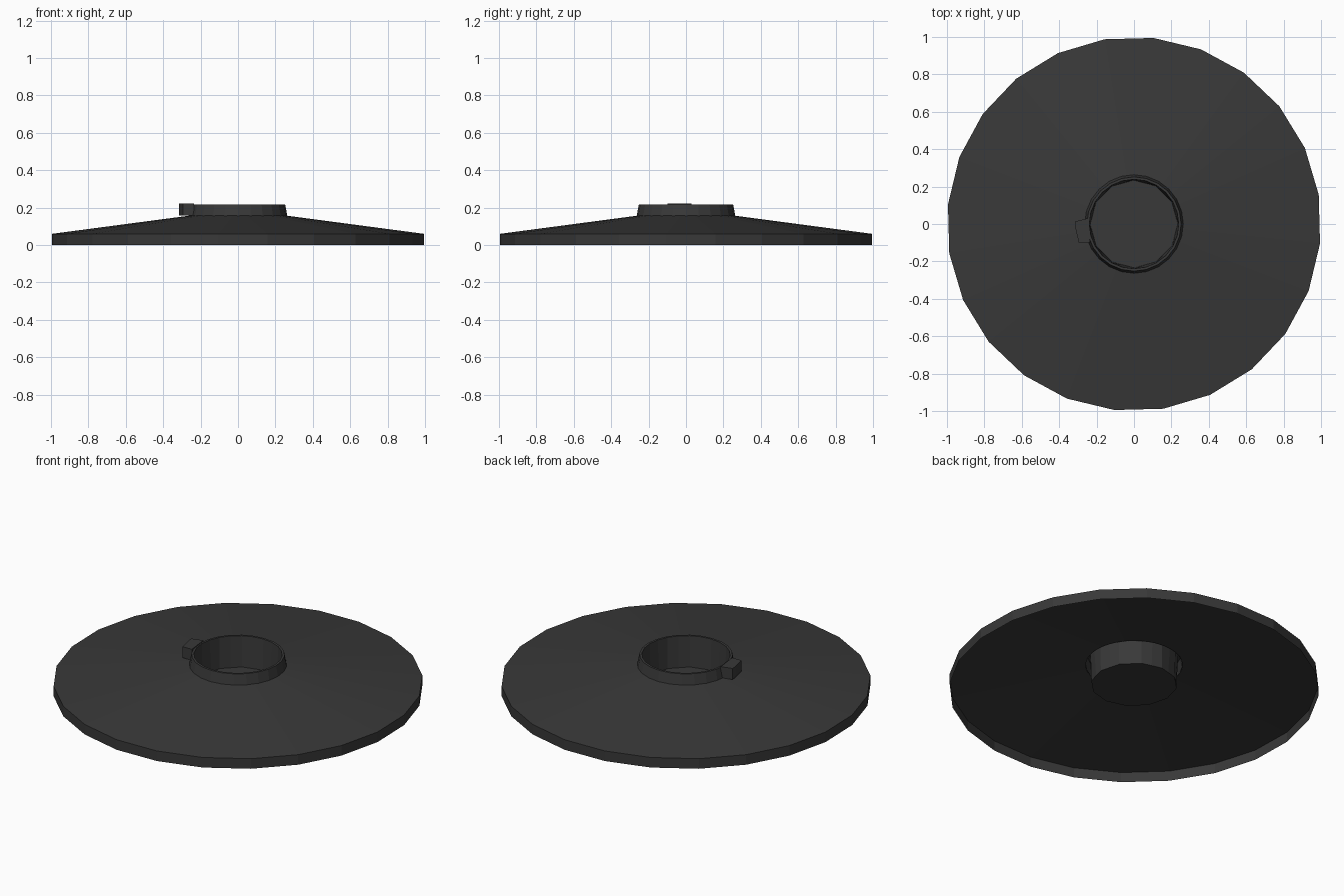
import bpy, bmesh, math

if "Cube" in bpy.data.objects:
    bpy.data.objects.remove(bpy.data.objects["Cube"])

dark = bpy.data.materials.new("charcoal")
dark.diffuse_color = (0.04, 0.04, 0.04, 1)
dark.use_nodes = True
dark.node_tree.nodes["Principled BSDF"].inputs["Base Color"].default_value = dark.diffuse_color


def finish(bm, name):
    me = bpy.data.meshes.new(name)
    bm.to_mesh(me)
    bm.free()
    me.materials.append(dark)
    ob = bpy.data.objects.new(name, me)
    bpy.context.collection.objects.link(ob)
    return ob


def ring(bm, r, z, sides, offset, inset=1.0):
    # inset pulls in every second point, giving a ring with half the corners
    out = []
    for i in range(sides):
        a = math.radians(offset) + math.tau * i / sides
        rr = r * (inset if i % 2 else 1.0)
        out.append(bm.verts.new((rr * math.cos(a), rr * math.sin(a), z)))
    return out


def bridge(bm, lower, upper):
    n = len(lower)
    for i in range(n):
        j = (i + 1) % n
        bm.faces.new((lower[i], lower[j], upper[j], upper[i]))


# shallow cone plate with thin rim, open underneath
bm = bmesh.new()
rings = [ring(bm, r, z, 24, 9) for r, z in ((1, 0), (1, 0.06), (0.262, 0.157))]
for a, b in zip(rings, rings[1:]):
    bridge(bm, a, b)
finish(bm, "cone_plate")

# raised collar, folding inwards to a cup with a twelve-sided floor
bm = bmesh.new()
rings = [ring(bm, r, z, 24, 0)
         for r, z in ((0.264, 0.155), (0.252, 0.218), (0.239, 0.218))]
rings.append(ring(bm, 0.234, 0.034, 24, 0, math.cos(math.pi / 12)))
for a, b in zip(rings, rings[1:]):
    bridge(bm, a, b)
bm.faces.new(rings[-1])
finish(bm, "collar_cup")

# small locating tab on the left of the collar
bm = bmesh.new()
outline = [(-0.25, 0.03), (-0.316, 0.013), (-0.315, -0.015),
           (-0.295, -0.10), (-0.235, -0.10)]
low = [bm.verts.new((x, y, 0.157)) for x, y in outline]
top = [bm.verts.new((x, y, 0.223)) for x, y in outline]
bridge(bm, low, top)
bm.faces.new(top)
bm.faces.new(low[::-1])
finish(bm, "side_tab")
